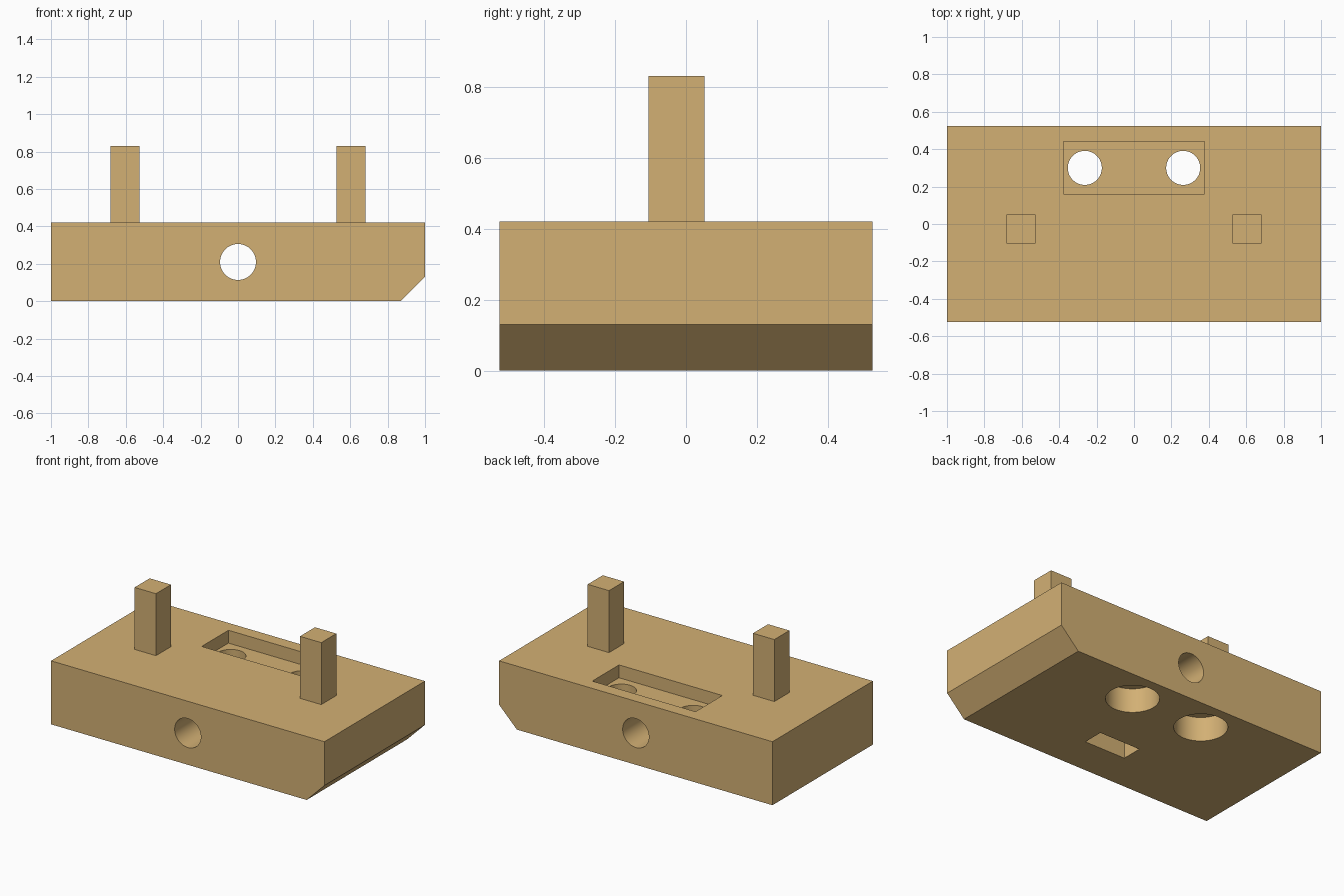
import bpy, bmesh, math
from mathutils import Matrix, Vector

if "Cube" in bpy.data.objects:
    bpy.data.objects.remove(bpy.data.objects["Cube"])

wood = bpy.data.materials.new("tan")
wood.diffuse_color = (0.65, 0.435, 0.175, 1)
wood.use_nodes = True
wood.node_tree.nodes["Principled BSDF"].inputs["Base Color"].default_value = wood.diffuse_color


def make_object(name, bm):
    bmesh.ops.recalc_face_normals(bm, faces=bm.faces)
    mesh = bpy.data.meshes.new(name)
    bm.to_mesh(mesh)
    bm.free()
    mesh.materials.append(wood)
    obj = bpy.data.objects.new(name, mesh)
    bpy.context.collection.objects.link(obj)
    return obj


def box(name, lo, hi):
    lo, hi = Vector(lo), Vector(hi)
    bm = bmesh.new()
    bmesh.ops.create_cube(bm, size=1, matrix=Matrix.Translation((lo + hi) / 2)
                          @ Matrix.Diagonal((*(hi - lo), 1)))
    return make_object(name, bm)


def rod(name, centre, radius, length, tilt=0):
    bm = bmesh.new()
    bmesh.ops.create_cone(bm, cap_ends=True, segments=64, radius1=radius,
                          radius2=radius, depth=length,
                          matrix=Matrix.Translation(centre)
                          @ Matrix.Rotation(tilt, 4, 'X'))
    return make_object(name, bm)


# Block: front profile with one chamfered lower corner, extruded front to back
bm = bmesh.new()
profile = [(-1, 0), (0.87, 0), (1, 0.13), (1, 0.42), (-1, 0.42)]
face = bm.faces.new([bm.verts.new((x, -0.525, z)) for x, z in profile])
side = bmesh.ops.extrude_face_region(bm, geom=[face])
bmesh.ops.translate(bm, vec=(0, 1.05, 0),
                    verts=[v for v in side["geom"] if isinstance(v, bmesh.types.BMVert)])
block = make_object("block", bm)

# Cutters: cross bore, top pocket, underside slot, stepped holes
cutters = [
    rod("cross_bore", (0, 0, 0.21), 0.096, 1.4, math.pi / 2),
    box("top_pocket", (-0.378, 0.16, 0.335), (0.378, 0.44, 0.6)),
    box("underside_slot", (-0.15, -0.268, -0.2), (0.15, -0.13, 0.36)),
]
for s in (-1, 1):
    cutters.append(rod("screw_hole", (s * 0.263, 0.3, 0.2), 0.091, 0.6))
    cutters.append(rod("counterbore", (s * 0.263, 0.3, 0.03), 0.16, 0.26))

bpy.context.view_layer.objects.active = block
block.select_set(True)
for c in cutters:
    c.hide_render = True
    mod = block.modifiers.new(c.name, 'BOOLEAN')
    mod.operation = 'DIFFERENCE'
    mod.solver = 'EXACT'
    mod.object = c
    bpy.ops.object.modifier_apply(modifier=mod.name)
for c in cutters:
    bpy.data.objects.remove(c)
bpy.ops.object.shade_smooth_by_angle(angle=math.radians(30))

# Two upright square posts
for name, s in (("left_post", -1), ("right_post", 1)):
    box(name, (s * 0.605 - 0.078, -0.105, 0.42), (s * 0.605 + 0.078, 0.052, 0.83))
